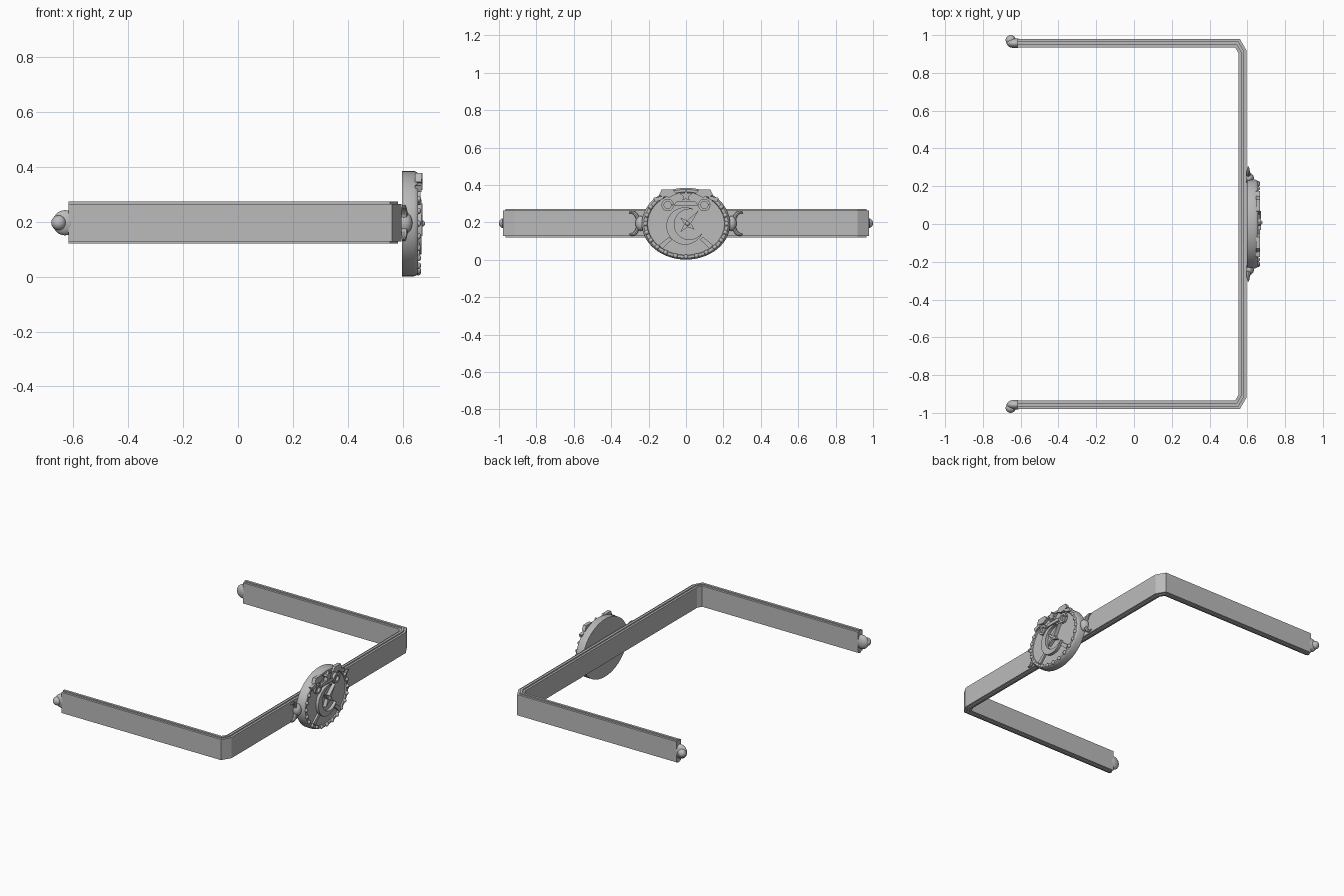
import bpy, bmesh, math
from mathutils import Vector, Matrix

if "Cube" in bpy.data.objects:
    bpy.data.objects.remove(bpy.data.objects["Cube"])

grey = bpy.data.materials.new("plain grey")
grey.diffuse_color = (0.5, 0.5, 0.5, 1)
grey.use_nodes = True
grey.node_tree.nodes["Principled BSDF"].inputs["Base Color"].default_value = grey.diffuse_color
CZ = 0.193            # height of the buckle centre
RY, RZ = 0.236, 0.192  # buckle radii


def finish(name, bm, angle=35):
    bmesh.ops.recalc_face_normals(bm, faces=bm.faces)
    me = bpy.data.meshes.new(name)
    bm.to_mesh(me)
    bm.free()
    me.materials.append(grey)
    me.shade_smooth()
    me.set_sharp_from_angle(angle=math.radians(angle))
    ob = bpy.data.objects.new(name, me)
    bpy.context.collection.objects.link(ob)
    return ob


def skin(bm, rings, closed=True, caps=True):
    rows = [[bm.verts.new(p) for p in r] for r in rings]
    n = len(rows[0])
    for a, b in zip(rows, rows[1:]):
        for i in range(n):
            j = (i + 1) % n
            bm.faces.new((a[i], a[j], b[j], b[i]))
    if caps:
        bm.faces.new(rows[0][::-1])
        bm.faces.new(rows[-1])


def plate(name, pts, x0, x1, inset=0.0):
    """Relief plate from (y, z) points measured from the buckle centre."""
    bm = bmesh.new()
    skin(bm, [[(x, y, CZ + z) for y, z in pts] for x in (x0, x1)])
    return finish(name, bm)


def add_ball(bm, loc, radii, u=20, v=12):
    m = Matrix.Translation(loc) @ Matrix.Diagonal((*radii, 1))
    bmesh.ops.create_uvsphere(bm, u_segments=u, v_segments=v, radius=1, matrix=m)


def arc(cy, cz, r, a0, a1, n=24):
    return [(cy + r * math.cos(math.radians(a0 + (a1 - a0) * i / n)),
             cz + r * math.sin(math.radians(a0 + (a1 - a0) * i / n))) for i in range(n + 1)]


# Strap: stepped section swept along a U with bevelled corners
path = [Vector(p) for p in ((-0.617, -0.957), (0.548, -0.957), (0.574, -0.912),
                            (0.574, 0.912), (0.548, 0.957), (-0.617, 0.957))]
section = [(-0.022, 0.127), (-0.008, 0.127), (-0.008, 0.12), (0.008, 0.12),
           (0.008, 0.127), (0.022, 0.127), (0.022, 0.265), (0.008, 0.265),
           (0.008, 0.273), (-0.008, 0.273), (-0.008, 0.265), (-0.022, 0.265)]
rings = []
for i, p in enumerate(path):
    d0 = (p - path[i - 1]).normalized() if i else (path[1] - p).normalized()
    d1 = (path[i + 1] - p).normalized() if i < len(path) - 1 else d0
    t = (d0 + d1).normalized()
    nrm = Vector((t.y, -t.x)) / t.dot(d0)
    rings.append([(p.x + nrm.x * o, p.y + nrm.y * o, z) for o, z in section])
bm = bmesh.new()
skin(bm, rings)
finish("strap", bm, 20)

# Buckle disc with raised rim
bm = bmesh.new()
prof = [(1, 0.597), (1, 0.641), (0.975, 0.652), (0.955, 0.656),
        (0.885, 0.656), (0.87, 0.648)]
skin(bm, [[(x, RY * s * math.cos(k * math.tau / 72), CZ + RZ * s * math.sin(k * math.tau / 72))
           for k in range(72)] for s, x in prof])
finish("buckle_disc", bm)

# Rim studs around the sides and bottom
bm = bmesh.new()
for k in range(17):
    a = math.radians(150 + 240 * k / 16)
    add_ball(bm, (0.656, RY * 0.92 * math.cos(a), CZ + RZ * 0.92 * math.sin(a)),
             (0.011, 0.012, 0.012), 12, 8)
finish("rim_studs", bm)

# Crescent in the middle, thick at the back and open to the upper right
outer = arc(-0.005, -0.012, 0.1, 65, 335, 32)
inner = []
for i in range(32, -1, -1):
    a = math.radians(65 + 270 * i / 32)
    r = 0.098 - 0.042 * math.sin(math.pi * i / 32)
    inner.append((-0.005 + r * math.cos(a), -0.012 + r * math.sin(a)))
plate("crescent", outer + inner, 0.645, 0.668)

# Four-pointed blade inside the crescent
blade = []
for k in range(8):
    r = (0.095, 0.018, 0.05, 0.018, 0.06, 0.018, 0.05, 0.018)[k]
    a = math.radians(50 + 45 * k)
    blade.append((0.008 + r * math.cos(a), r * math.sin(a)))
plate("blade", blade, 0.645, 0.672)
bm = bmesh.new()
add_ball(bm, (0.668, 0.008, CZ), (0.013, 0.012, 0.012))
finish("centre_boss", bm)

# Star at the top of the rim
star = [((0.034 if k % 2 == 0 else 0.015) * math.cos(math.pi / 2 + k * math.pi / 5),
         0.15 + (0.034 if k % 2 == 0 else 0.015) * math.sin(math.pi / 2 + k * math.pi / 5))
        for k in range(10)]
plate("top_star", star, 0.645, 0.672)
plate("top_bar", [(-0.065, 0.098), (0.065, 0.098), (0.05, 0.12), (-0.05, 0.12)], 0.645, 0.663)

for s, side in ((-1, "left"), (1, "right")):
    # Shoulder wedges, round rings and slanted rays on the dial
    plate(side + "_shoulder", [(s * 0.145, 0.152), (s * 0.13, 0.184), (s * 0.07, 0.184),
                               (s * 0.05, 0.158), (s * 0.09, 0.14)], 0.645, 0.668)
    plate(side + "_wing", [(s * 0.165, 0.115), (s * 0.175, 0.138), (s * 0.115, 0.15),
                           (s * 0.125, 0.13)], 0.645, 0.668)
    c = arc(s * 0.098, 0.1, 0.033, 0, 352, 24)
    h = arc(s * 0.098, 0.1, 0.019, 352, 0, 24)
    plate(side + "_ring", c + h, 0.645, 0.664)
    plate(side + "_ray", [(s * 0.075, -0.085), (s * 0.09, -0.07), (s * 0.145, -0.115),
                          (s * 0.125, -0.133)], 0.645, 0.66)

    # Horned side ornament: ball with outward-facing tapered horns
    bm = bmesh.new()
    add_ball(bm, (0.605, s * 0.243, CZ + 0.002), (0.03, 0.028, 0.04))
    finish(side + "_side_ball", bm)
    bm = bmesh.new()
    hr = []
    for i in range(21):
        a = math.radians(-110 + 220 * i / 20)
        w = 0.003 + 0.011 * math.sin(math.pi * i / 20)
        ring = []
        for k in range(8):
            b = k * math.tau / 8
            r = 0.052 + w * math.cos(b)
            ring.append((0.605 + w * math.sin(b), s * (0.292 - 0.72 * r * math.cos(a)),
                         CZ + 0.002 + 1.15 * r * math.sin(a)))
        hr.append(ring)
    skin(bm, hr)
    finish(side + "_horns", bm)

    # Strap end: flattened ball with a small knob on the outside
    bm = bmesh.new()
    add_ball(bm, (-0.63, s * 0.957, 0.196), (0.045, 0.026, 0.046))
    finish(side + "_end_ball", bm)
    bm = bmesh.new()
    add_ball(bm, (-0.653, s * 0.974, 0.196), (0.027, 0.026, 0.027))
    finish(side + "_end_knob", bm)
